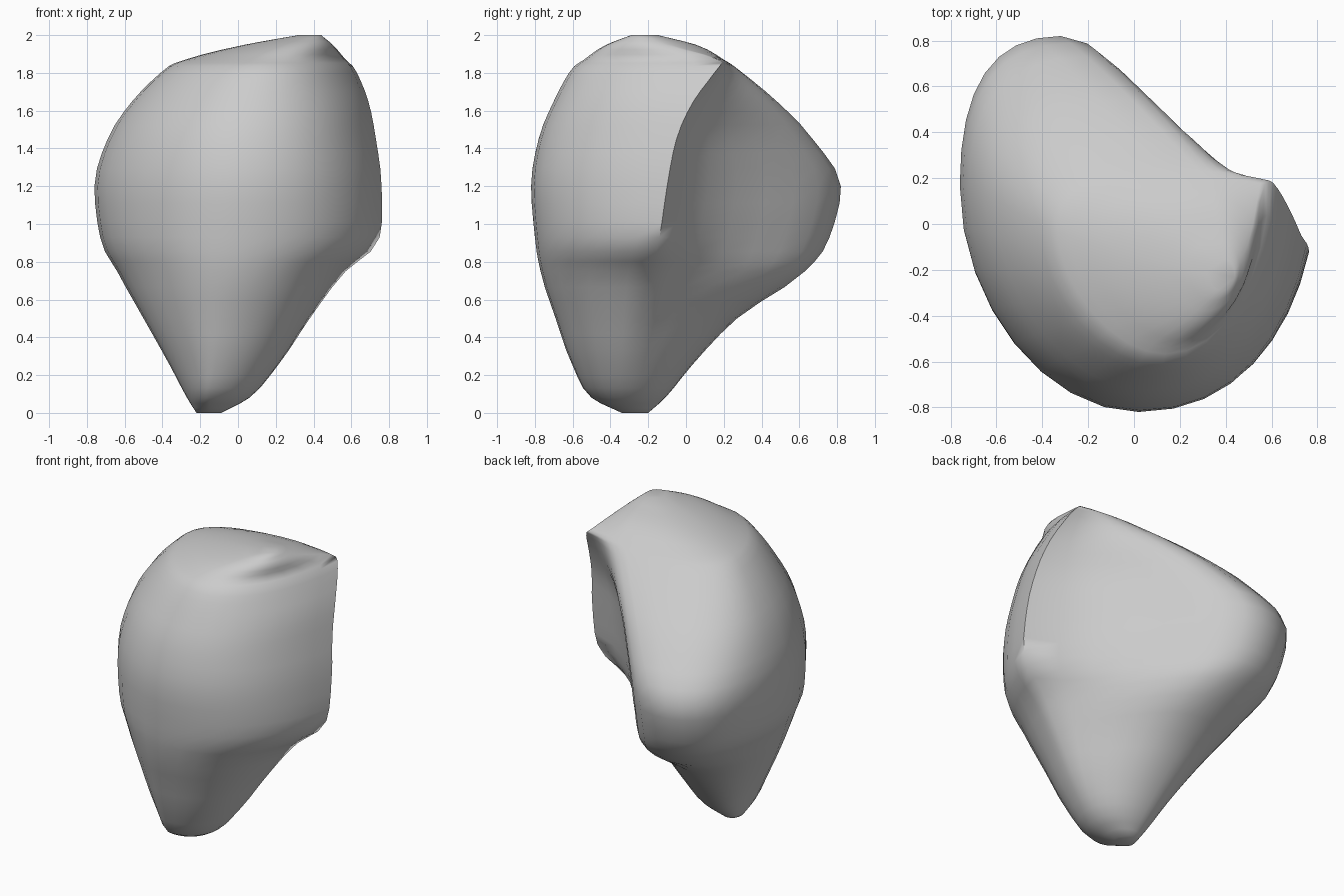
import bpy
import bmesh
from mathutils import Vector

cube = bpy.data.objects.get("Cube")
if cube:
    bpy.data.objects.remove(cube, do_unlink=True)

# Level sections: height, then left, front, ridge and back points, then hollow of the rear face
SECTIONS = [
    (0, -.22, -.28, -.15, -.34, -.09, -.28, -.16, -.2, 0),
    (.08, -.27, -.28, -.15, -.5, .06, -.3, -.15, -.11, 0),
    (.25, -.36, -.25, -.12, -.6, .21, -.28, -.17, .03, .2),
    (.5, -.5, -.16, -.08, -.69, .38, -.24, -.2, .27, .5),
    (.75, -.64, -.01, -.03, -.77, .57, -.19, -.24, .63, .8),
    (.93, -.73, .1, 0, -.8, .75, -.14, -.31, .76, 1),
    (1.2, -.76, .17, .02, -.82, .76, -.1, -.32, .82, 1),
    (1.45, -.69, .15, .04, -.78, .73, -.05, -.14, .67, 1),
    (1.65, -.56, .08, .08, -.7, .69, .04, .05, .48, .9),
    (1.8, -.41, 0, .12, -.62, .63, .15, .22, .3, .8),
    (1.87, -.28, -.05, .15, -.54, .57, .17, .31, .2, .3),
    (1.95, .04, -.15, .27, -.42, .5, -.12, .36, .05, 0),
    (2, .32, -.22, .38, -.29, .44, -.22, .39, -.15, 0),
]
ARC_STEPS = 8
LEVEL_STEPS = 3


def mix(a, b, t):
    return a + (b - a) * t


def bezier(a, b, c, d):
    """Points along a cubic curve, leaving out its end."""
    points = []
    for i in range(ARC_STEPS):
        t = i / ARC_STEPS
        s = 1 - t
        points.append(a * s**3 + b * (3 * s * s * t) + c * (3 * s * t * t) + d * t**3)
    return points


def quarter(start, end, upright_first, fullness):
    """Rounded quarter turn between two extreme points."""
    if upright_first:
        corner = Vector((start.x, end.y))
    else:
        corner = Vector((end.x, start.y))
    return bezier(start, mix(start, corner, fullness), mix(end, corner, fullness), end)


def section_loop(row):
    """Closed outline of one level section."""
    left, front, ridge, back = (Vector(row[i:i + 2]) for i in (1, 3, 5, 7))
    hollow = row[9]
    # front flank leans in where it reaches the ridge
    flank_corner = Vector((mix(ridge.x, front.x, .2 * hollow**3), front.y))
    front_handle = mix(front, Vector((ridge.x, front.y)), .58)
    flank_handle = mix(ridge, flank_corner, .55)
    # rear face: round where it is not hollow, dished where it is
    round_handle = Vector((ridge.x, mix(ridge.y, back.y, .55)))
    dished_handle = Vector((mix(ridge.x, back.x, .55), mix(ridge.y, back.y, .19)))
    ridge_handle = mix(round_handle, dished_handle, hollow)
    back_handle = Vector((mix(back.x, ridge.x, mix(.55, .3, hollow)), back.y))
    outline = quarter(left, front, True, mix(.4, .52, hollow))
    outline += bezier(front, front_handle, flank_handle, ridge)
    outline += bezier(ridge, ridge_handle, back_handle, back)
    outline += quarter(back, left, False, .67)
    return [(p.x, p.y, row[0]) for p in outline]


def blended_rows(rows):
    """Smooth in-between sections, paced by the distance between neighbours."""
    rows = [Vector(row) for row in rows]
    last = len(rows) - 1
    gaps = [(b - a).length for a, b in zip(rows, rows[1:])]
    slopes = [(b - a) / gap for a, b, gap in zip(rows, rows[1:], gaps)]
    tangents = [slopes[0]]
    for i in range(1, last):
        share = gaps[i - 1] / (gaps[i - 1] + gaps[i])
        tangents.append(slopes[i - 1].lerp(slopes[i], share))
    tangents.append(slopes[-1])
    result = []
    for i in range(last):
        pull_out = rows[i] + tangents[i] * gaps[i] / 3
        pull_in = rows[i + 1] - tangents[i + 1] * gaps[i] / 3
        for step in range(LEVEL_STEPS):
            t = step / LEVEL_STEPS
            s = 1 - t
            row = rows[i] * s**3 + pull_out * (3 * s * s * t)
            row += pull_in * (3 * s * t * t) + rows[i + 1] * t**3
            row[9] = max(0, min(1, row[9]))
            result.append(row)
    result.append(rows[last])
    return result


# Body skinned over the sections
bm = bmesh.new()
loops = [[bm.verts.new(p) for p in section_loop(row)] for row in blended_rows(SECTIONS)]
for lower, upper in zip(loops, loops[1:]):
    count = len(lower)
    for i in range(count):
        j = (i + 1) % count
        bm.faces.new((lower[i], lower[j], upper[j], upper[i]))
bm.faces.new(loops[0])
bm.faces.new(loops[-1])
bmesh.ops.recalc_face_normals(bm, faces=bm.faces)
mesh = bpy.data.meshes.new("stone_body")
bm.to_mesh(mesh)
bm.free()

body = bpy.data.objects.new("stone_body", mesh)
bpy.context.collection.objects.link(body)

# Single plain grey
grey = bpy.data.materials.new("plain_grey")
grey.use_nodes = True
colour = (.6, .6, .6, 1)
grey.diffuse_color = colour
grey.node_tree.nodes["Principled BSDF"].inputs["Base Color"].default_value = colour
mesh.materials.append(grey)

# Smooth shading, sharp only along the tightest part of the ridge
bpy.ops.object.select_all(action='DESELECT')
body.select_set(True)
bpy.context.view_layer.objects.active = body
bpy.ops.object.shade_smooth_by_angle(angle=1.3)
